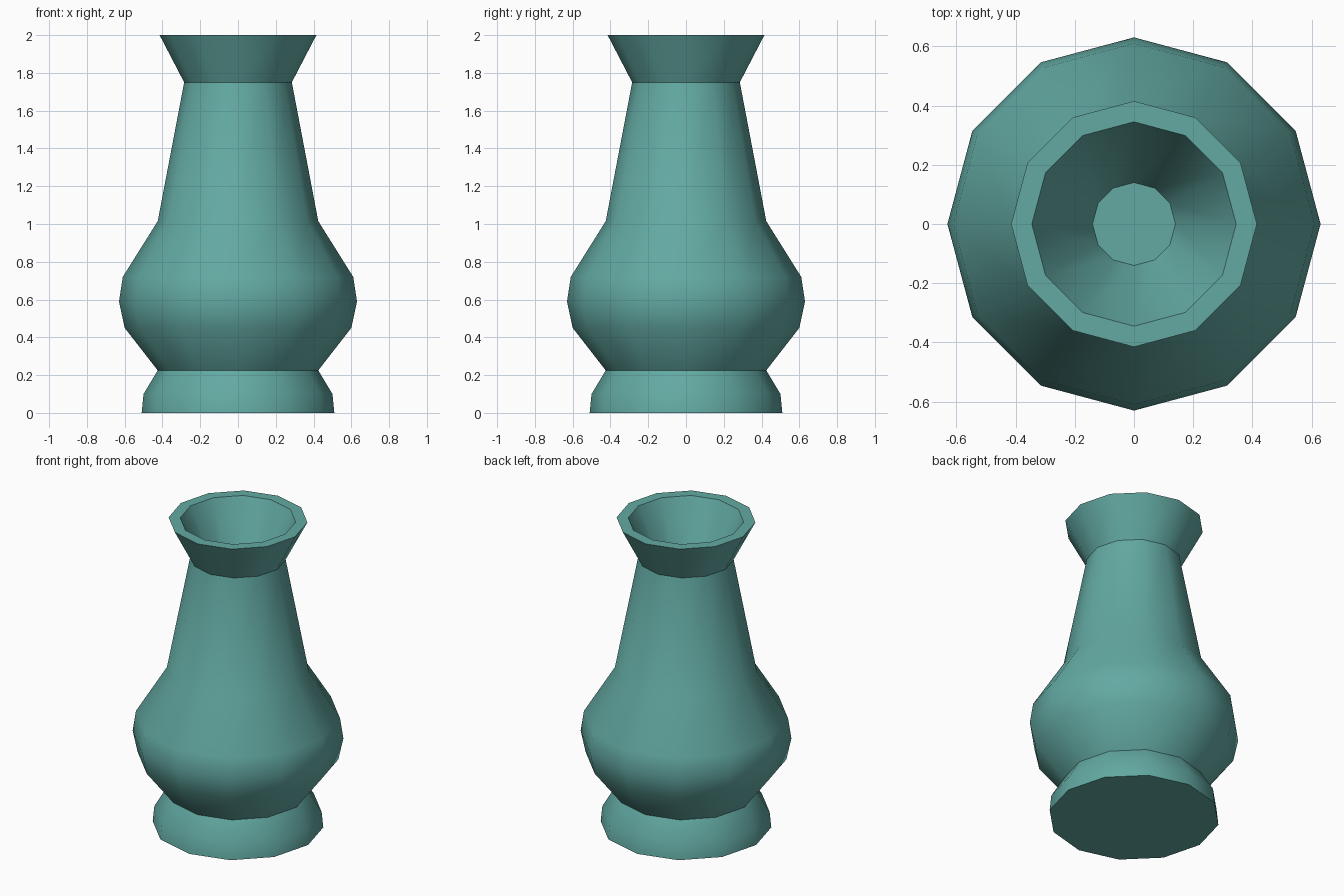
import bpy, bmesh, math

if "Cube" in bpy.data.objects:
    bpy.data.objects.remove(bpy.data.objects["Cube"])

SIDES = 12
# (radius, height) from the foot, up the outside, over the rim, down into the mouth
profile = [(0.51, 0.0), (0.50, 0.10), (0.425, 0.225), (0.60, 0.45),
           (0.63, 0.59), (0.61, 0.72), (0.425, 1.015), (0.285, 1.75),
           (0.415, 2.0), (0.345, 2.0), (0.14, 1.56)]

teal = bpy.data.materials.new("teal glaze")
teal.diffuse_color = (0.125, 0.40, 0.365, 1)
teal.use_nodes = True
teal.node_tree.nodes["Principled BSDF"].inputs["Base Color"].default_value = teal.diffuse_color

# Vase body: 12-sided lathe
bm = bmesh.new()
rings = [[bm.verts.new((r * math.cos(math.tau * i / SIDES),
                        r * math.sin(math.tau * i / SIDES), z))
          for i in range(SIDES)] for r, z in profile]
for a, b in zip(rings, rings[1:]):
    for i in range(SIDES):
        j = (i + 1) % SIDES
        bm.faces.new((a[i], a[j], b[j], b[i]))

# Flat underside and flat bottom of the mouth
bm.faces.new(rings[0][::-1])
bm.faces.new(rings[-1])

mesh = bpy.data.meshes.new("vase")
bm.to_mesh(mesh)
bm.free()
mesh.materials.append(teal)
vase = bpy.data.objects.new("vase", mesh)
bpy.context.collection.objects.link(vase)

# Smooth facets, crisp foot, neck and rim edges
bpy.context.view_layer.objects.active = vase
vase.select_set(True)
bpy.ops.object.shade_smooth_by_angle(angle=math.radians(33))
